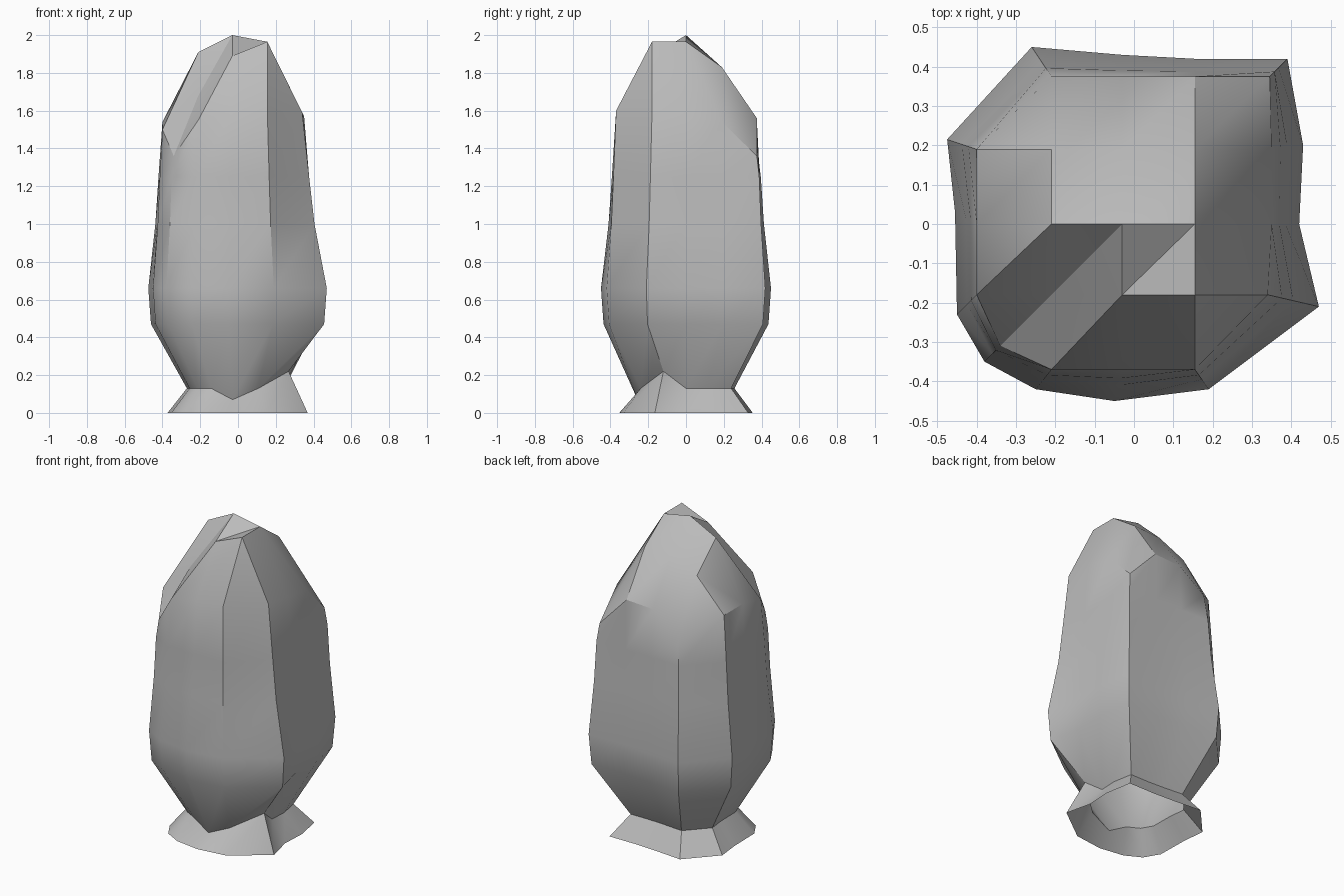
import bpy
import bmesh
import math
from mathutils import Vector

cube = bpy.data.objects.get("Cube")
if cube:
    bpy.data.objects.remove(cube)

stone = bpy.data.materials.new("stone_grey")
stone.use_nodes = True
grey = (0.5, 0.5, 0.5, 1)
stone.diffuse_color = grey
stone.node_tree.nodes["Principled BSDF"].inputs["Base Color"].default_value = grey

# Widest outline of the boulder, counter-clockwise from the front
WIDE = [(.19, -.42), (.47, -.21), (.42, 0), (.43, .2), (.39, .42), (.155, .42), (-.03, .43),
        (-.26, .45), (-.475, .215), (-.455, .03), (-.45, -.23), (-.38, -.35), (-.25, -.42), (-.05, -.45)]
# Shoulder outline where the crown starts
SHOULDER = [(.155, -.37, 1.6), (.34, -.18, 1.59), (.35, 0, 1.57), (.35, .19, 1.54), (.345, .375, 1.36),
            (.155, .375, 1.56), (-.03, .375, 1.55), (-.21, .375, 1.42), (-.4, .19, 1.54),
            (-.4, 0, 1.54), (-.4, -.18, 1.5), (-.34, -.31, 1.36), (-.21, -.37, 1.55), (-.03, -.37, 1.59)]
# Inner crown heights, rows from front to back
XS, YS = (-.21, -.03, .155), (-.18, 0, .19)
CROWN = [(1.68, 1.89, 1.965), (1.91, 2.0, 1.965), (1.74, 1.82, 1.83)]


def level(z, scale, blend=0):
    """Outline at one height, blended from the widest towards the shoulder."""
    return [Vector((w[0], w[1], 0)).lerp(Vector((s[0], s[1], 0)), blend) * scale + Vector((0, 0, z))
            for w, s in zip(WIDE, SHOULDER)]


def loft(bm, outlines):
    rings = [[bm.verts.new(p) for p in outline] for outline in outlines]
    n = len(WIDE)
    for low, high in zip(rings, rings[1:]):
        for i in range(n):
            j = (i + 1) % n
            bm.faces.new((low[i], low[j], high[j]))
            bm.faces.new((low[i], high[j], high[i]))
    return rings[-1]


def finish(bm, name):
    bmesh.ops.recalc_face_normals(bm, faces=bm.faces)
    mesh = bpy.data.meshes.new(name)
    bm.to_mesh(mesh)
    bm.free()
    mesh.materials.append(stone)
    obj = bpy.data.objects.new(name, mesh)
    bpy.context.collection.objects.link(obj)
    bpy.ops.object.select_all(action='DESELECT')
    obj.select_set(True)
    bpy.context.view_layer.objects.active = obj
    bpy.ops.object.shade_smooth_by_angle(angle=math.radians(32))


# Uneven neck shared by the boulder and its foot
neck = level(.13, .57)
neck[1].z = .22
neck[-1].z = .07

# Boulder: sides, then a faceted crown
bm = bmesh.new()
top = loft(bm, [neck, level(.47, .97), level(.66, 1), level(1.0, 1, .5),
                level(1.25, 1, .72), [Vector(p) for p in SHOULDER]])
inner = [[bm.verts.new((x, y, z)) for x, z in zip(XS, row)] for y, row in zip(YS, CROWN)]
grid = [[top[11], top[12], top[13], top[0], None],
        [top[10], *inner[0], top[1]],
        [top[9], *inner[1], top[2]],
        [top[8], *inner[2], top[3]],
        [None, top[7], top[6], top[5], top[4]]]
for r in range(4):
    for c in range(4):
        a, b = grid[r][c], grid[r + 1][c + 1]
        for side in (grid[r][c + 1], grid[r + 1][c]):
            if a and b and side:
                bm.faces.new((a, side, b))
finish(bm, "boulder")

# Flared foot, open underneath
bm = bmesh.new()
loft(bm, [level(0, .785), neck])
finish(bm, "flared_foot")
